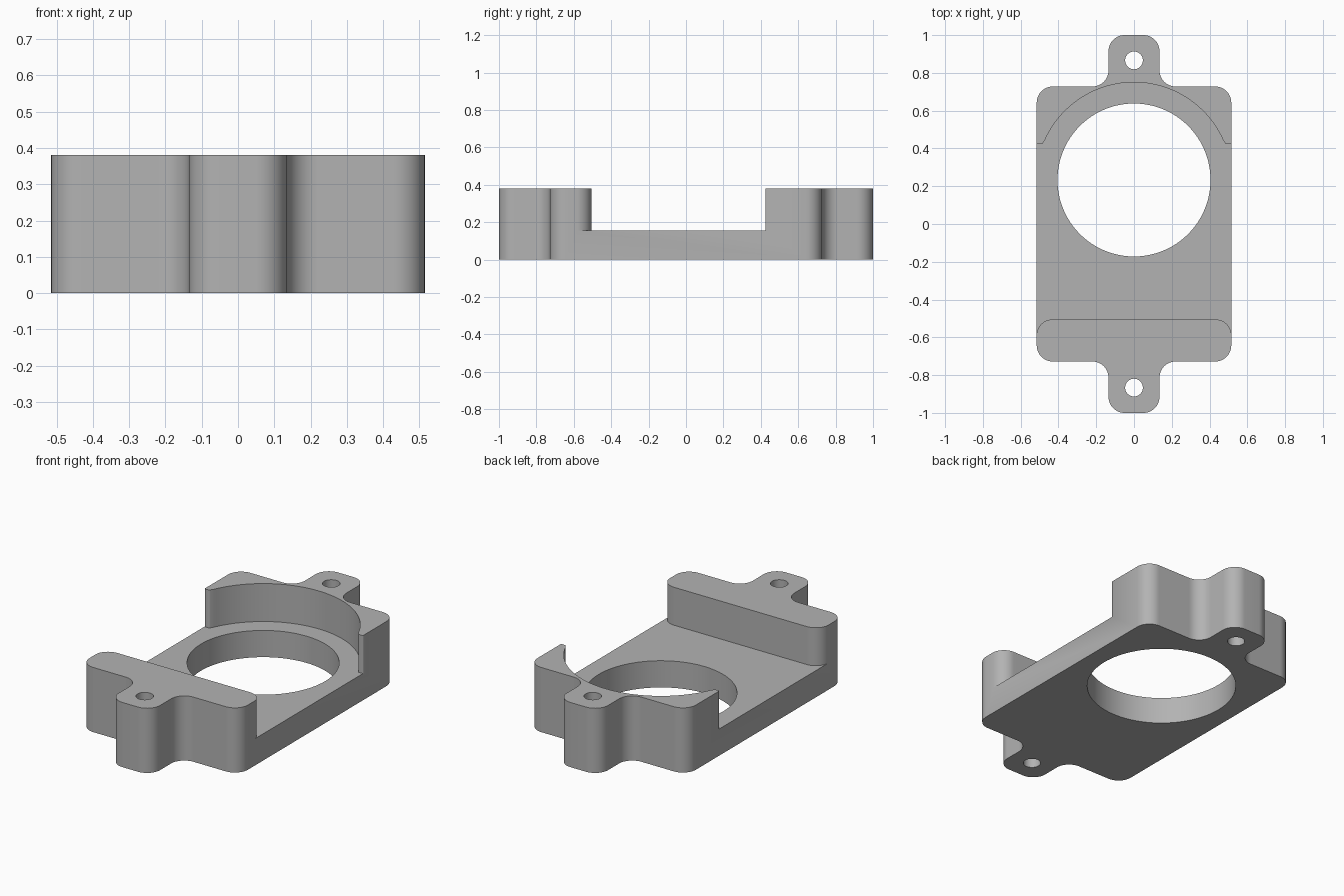
import bpy, bmesh
from math import radians, cos, sin
from mathutils import Vector

if "Cube" in bpy.data.objects:
    bpy.data.objects.remove(bpy.data.objects["Cube"], do_unlink=True)

HEIGHT, FLOOR = 0.38, 0.157
HALF_W, SHOULDER, EAR_W, R = 0.515, 0.728, 0.135, 0.085
BORE_Y, BORE_R, RECESS_R = 0.233, 0.405, 0.517

grey = bpy.data.materials.new("plain grey")
grey.use_nodes = True
grey.diffuse_color = (0.45, 0.45, 0.45, 1)
grey.node_tree.nodes["Principled BSDF"].inputs["Base Color"].default_value = grey.diffuse_color


def rounded(points, steps=12):
    """Round each (x, y, radius) corner with a tangent arc."""
    out = []
    for i, (x, y, r) in enumerate(points):
        p = Vector((x, y))
        if r == 0:
            out.append(p)
            continue
        a = (Vector(points[i - 1][:2]) - p).normalized()
        b = (Vector(points[(i + 1) % len(points)][:2]) - p).normalized()
        half = a.angle(b) / 2
        centre = p + (a + b).normalized() * (r / sin(half))
        start = p + a * (r * cos(half) / sin(half)) - centre
        end = p + b * (r * cos(half) / sin(half)) - centre
        sweep = start.angle(end)
        for k in range(steps + 1):
            t = k / steps
            out.append(centre + (start * sin((1 - t) * sweep) + end * sin(t * sweep)) / sin(sweep))
    return out


def arc(y, r, a0, a1, n):
    return [Vector((r * cos(radians(a0 + (a1 - a0) * k / n)),
                    y + r * sin(radians(a0 + (a1 - a0) * k / n)))) for k in range(n + 1)]


def prism(name, outline, z0, z1):
    bm = bmesh.new()
    face = bm.faces.new([bm.verts.new((p.x, p.y, z0)) for p in outline])
    top = bmesh.ops.extrude_face_region(bm, geom=[face])["geom"]
    bmesh.ops.translate(bm, vec=(0, 0, z1 - z0),
                        verts=[v for v in top if isinstance(v, bmesh.types.BMVert)])
    bmesh.ops.recalc_face_normals(bm, faces=bm.faces)
    mesh = bpy.data.meshes.new(name)
    bm.to_mesh(mesh)
    bm.free()
    mesh.materials.append(grey)
    obj = bpy.data.objects.new(name, mesh)
    bpy.context.collection.objects.link(obj)
    return obj


def cut(body, outline, z0):
    cutter = prism("cutter", outline, z0, HEIGHT + 0.1)
    cutter.hide_render = True
    mod = body.modifiers.new("cut", "BOOLEAN")
    mod.operation, mod.solver, mod.object = "DIFFERENCE", "EXACT", cutter
    bpy.ops.object.modifier_apply(modifier=mod.name)
    bpy.data.objects.remove(cutter, do_unlink=True)


# Outer outline: a quarter with shoulder and ear, mirrored all round
quarter = [(HALF_W, SHOULDER, R), (EAR_W, SHOULDER, R), (EAR_W, 1, R)]
upper = quarter + [(-x, y, r) for x, y, r in reversed(quarter)]
outline = upper + [(-x, -y, r) for x, y, r in upper]
body = prism("bracket_body", rounded(outline), 0, HEIGHT)
bpy.context.view_layer.objects.active = body
body.select_set(True)

# Open recess between the straight front block and the curved rear wall
lip = HALF_W + 0.001
front = [(0.7, -0.59, 0), (lip, -0.59, 0), (lip, -0.505, R)]
tip = [(0.485, 0.424, 0.012), (lip, 0.424, 0.01), (lip, 0.437, 0), (0.7, 0.437, 0)]
mirror = lambda pts: [(-x, y, r) for x, y, r in reversed(pts)]
wall = [(p.x, p.y, 0) for p in arc(BORE_Y, RECESS_R, 156, 24, 64)]
cut(body, rounded(front + mirror(front) + mirror(tip) + wall + tip), FLOOR)

# Large bore and the two screw holes
for y, r, n in ((BORE_Y, BORE_R, 96), (0.866, 0.047, 32), (-0.866, 0.047, 32)):
    cut(body, arc(y, r, 0, 360, n)[:-1], -0.1)

bpy.ops.object.shade_smooth_by_angle(angle=radians(30))
